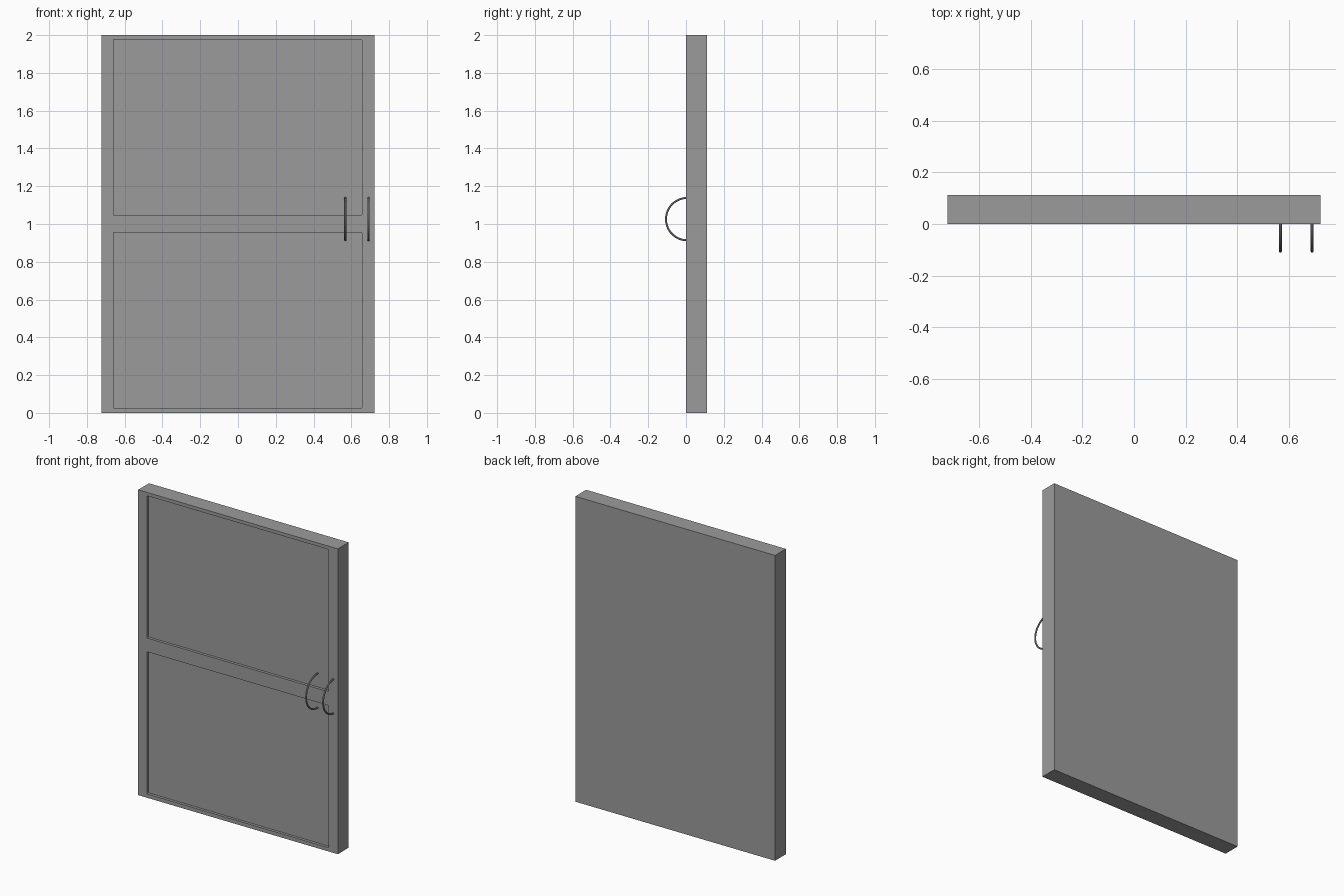
import bpy
from math import cos, sin, pi

if "Cube" in bpy.data.objects:
    bpy.data.objects.remove(bpy.data.objects["Cube"])

HALF_W, DEPTH, HEIGHT = 0.7235, 0.112, 2.0
RECESS = 0.018

# Dark grey finish
grey = bpy.data.materials.new("dark_grey")
grey.diffuse_color = (0.33, 0.33, 0.33, 1)
grey.use_nodes = True
grey.node_tree.nodes["Principled BSDF"].inputs["Base Color"].default_value = grey.diffuse_color


def box(name, x0, x1, y0, y1, z0, z1):
    bpy.ops.mesh.primitive_cube_add(
        size=1, location=((x0 + x1) / 2, (y0 + y1) / 2, (z0 + z1) / 2))
    ob = bpy.context.object
    ob.name = name
    ob.scale = (x1 - x0, y1 - y0, z1 - z0)
    bpy.ops.object.transform_apply(location=True, rotation=False, scale=True)
    ob.data.materials.append(grey)
    return ob


# Door slab
door = box("door_slab", -HALF_W, HALF_W, 0, DEPTH, 0, HEIGHT)

# Two shallow recessed panels with slightly eased corners, cut into the front
for name, z0, z1 in (("lower", 0.025, 0.956), ("upper", 1.046, 1.978)):
    cutter = box(name + "_panel_cutter", -0.66, 0.656, -0.05, RECESS, z0, z1)
    cutter.hide_render = True
    weight = cutter.data.attributes.new("bevel_weight_edge", 'FLOAT', 'EDGE')
    for e in cutter.data.edges:
        a, b = (cutter.data.vertices[i].co for i in e.vertices)
        weight.data[e.index].value = 1.0 if abs(a.y - b.y) > 0.01 else 0.0
    bev = cutter.modifiers.new("eased_corners", 'BEVEL')
    bev.limit_method = 'WEIGHT'
    bev.width = 0.006
    bev.segments = 2
    mod = door.modifiers.new(name + "_recess", 'BOOLEAN')
    mod.operation = 'DIFFERENCE'
    mod.solver = 'EXACT'
    mod.object = cutter
    bpy.context.view_layer.objects.active = door
    bpy.ops.object.modifier_apply(modifier=mod.name)
    bpy.data.objects.remove(cutter)


# Half-ring pull handles on the right side
def handle(name, x, radius=0.112, tube=0.0055, centre_y=0.006, centre_z=1.026, steps=32):
    curve = bpy.data.curves.new(name, 'CURVE')
    curve.dimensions = '3D'
    curve.bevel_depth = tube
    curve.bevel_resolution = 3
    curve.use_fill_caps = True
    curve.materials.append(grey)
    line = curve.splines.new('POLY')
    line.points.add(steps)
    overrun = 0.06
    for i, p in enumerate(line.points):
        a = -pi / 2 - overrun + (pi + 2 * overrun) * i / steps
        p.co = (x, centre_y - radius * cos(a), centre_z + radius * sin(a), 1)
    ob = bpy.data.objects.new(name, curve)
    bpy.context.collection.objects.link(ob)
    bpy.ops.object.select_all(action='DESELECT')
    ob.select_set(True)
    bpy.context.view_layer.objects.active = ob
    bpy.ops.object.convert(target='MESH')
    bpy.ops.object.shade_smooth_by_angle()


handle("inner_handle", 0.568)
handle("outer_handle", 0.691)
